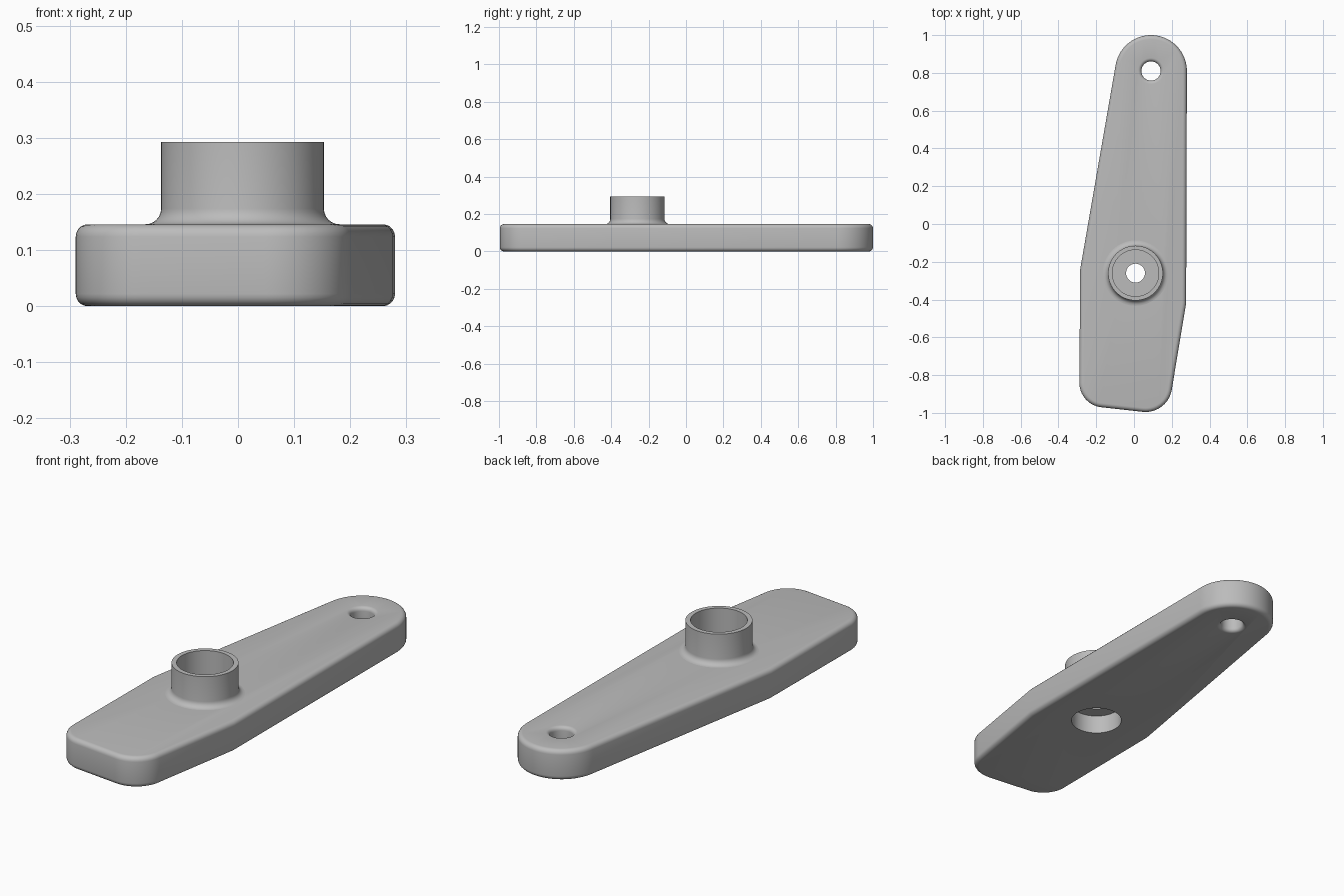
import bpy, bmesh, math
from mathutils import Vector

if "Cube" in bpy.data.objects:
    bpy.data.objects.remove(bpy.data.objects["Cube"])

THICK = 0.146
HUB = (0.008, -0.26)
EYE = (0.09, 0.81)

grey = bpy.data.materials.new("grey_metal")
grey.use_nodes = True
GREY = (0.5, 0.5, 0.5, 1)
grey.diffuse_color = GREY
grey.node_tree.nodes["Principled BSDF"].inputs["Base Color"].default_value = GREY


def make_object(name, bm):
    bmesh.ops.recalc_face_normals(bm, faces=bm.faces)
    mesh = bpy.data.meshes.new(name)
    bm.to_mesh(mesh)
    bm.free()
    mesh.materials.append(grey)
    obj = bpy.data.objects.new(name, mesh)
    bpy.context.collection.objects.link(obj)
    return obj


def arc(cx, cy, r, start, end, steps):
    angles = [math.radians(start + (end - start) * i / steps) for i in range(steps + 1)]
    return [(cx + r * math.cos(a), cy + r * math.sin(a)) for a in angles]


def rounded_corner(before, corner, after, r, steps=12):
    """Points of a circular fillet between two straight edges."""
    c = Vector(corner)
    u = (Vector(before) - c).normalized()
    v = (Vector(after) - c).normalized()
    half = u.angle(v) / 2
    centre = c + (u + v).normalized() * (r / math.sin(half))
    a = c + u * (r / math.tan(half)) - centre
    b = c + v * (r / math.tan(half)) - centre
    return [tuple(centre + a.lerp(b, i / steps).normalized() * r) for i in range(steps + 1)]


def lathe(name, profile, centre, closed, steps=64):
    """Turn (radius, height) points about a vertical axis."""
    bm = bmesh.new()
    rings = []
    for i in range(steps):
        a = math.tau * i / steps
        rings.append([bm.verts.new((centre[0] + r * math.cos(a),
                                    centre[1] + r * math.sin(a), z)) for r, z in profile])
    count = len(profile)
    for i in range(steps):
        p, q = rings[i], rings[(i + 1) % steps]
        for j in range(count if closed else count - 1):
            k = (j + 1) % count
            bm.faces.new((p[j], q[j], q[k], p[k]))
    if not closed:
        for j in (0, count - 1):
            bm.faces.new([ring[j] for ring in rings])
    return make_object(name, bm)


def apply_modifiers(obj):
    bpy.context.view_layer.objects.active = obj
    for mod in list(obj.modifiers):
        bpy.ops.object.modifier_apply(modifier=mod.name)


# Lever plate: round upper end, bent sides, two rounded lower corners
left_bend, right_bend = (-0.285, -0.24), (0.276, -0.42)
low_left, low_right = (-0.29, -0.957), (0.178, -1.009)
outline = arc(*EYE, 0.19, 0, 170.3, 36)
outline += [left_bend]
outline += rounded_corner(left_bend, low_left, low_right, 0.13)
outline += rounded_corner(low_left, low_right, right_bend, 0.14)
outline += [right_bend]

bm = bmesh.new()
base = bm.faces.new([bm.verts.new((x, y, 0)) for x, y in outline])
top = bmesh.ops.extrude_face_region(bm, geom=[base])["geom"]
bmesh.ops.translate(bm, verts=[g for g in top if isinstance(g, bmesh.types.BMVert)],
                    vec=(0, 0, THICK))
if not any(f.normal.z and len(f.verts) > 4 and f.calc_center_median().z == 0 for f in bm.faces):
    bm.faces.new([v for v in bm.verts if v.co.z == 0])
plate = make_object("lever_plate", bm)

bevel = plate.modifiers.new("soft_edges", "BEVEL")
bevel.width = 0.022
bevel.segments = 5
bevel.limit_method = "ANGLE"
bevel.angle_limit = math.radians(50)
bevel.use_clamp_overlap = False

# Cutters: eye hole with rounded rims, and the seat of the hub
R, F = 0.051, 0.018
rim = [(R + F - F * math.cos(t), THICK - F + F * math.sin(t))
       for t in [math.pi / 2 * i / 5 for i in range(6)]]
rim.append((R + F, THICK + 0.02))
eye_profile = [(r, THICK - z) for r, z in reversed(rim)] + rim
eye_cutter = lathe("eye_cutter", eye_profile, EYE, False, 48)
seat_cutter = lathe("seat_cutter", [(0.145, -0.05), (0.145, 0.25)], HUB, False)
for cutter in (eye_cutter, seat_cutter):
    cutter.hide_render = True
    mod = plate.modifiers.new(cutter.name, "BOOLEAN")
    mod.operation = "DIFFERENCE"
    mod.solver = "EXACT"
    mod.object = cutter
apply_modifiers(plate)
for cutter in (eye_cutter, seat_cutter):
    bpy.data.objects.remove(cutter)

# Hub: raised collar with a filleted foot, bored from both sides around a thin web
foot = arc(0.173, THICK + 0.028, 0.028, 180, 270, 6)
hub_profile = [(0.115, 0), (0.115, 0.09), (0.05, 0.09), (0.05, 0.155), (0.123, 0.155),
               (0.123, 0.293), (0.145, 0.293)] + foot + [(0.145, THICK - 0.001), (0.145, 0)]
hub = lathe("hub_collar", hub_profile, HUB, True)

# Smooth shading with crisp rims
for obj in (plate, hub):
    bpy.ops.object.select_all(action="DESELECT")
    obj.select_set(True)
    bpy.context.view_layer.objects.active = obj
    bpy.ops.object.shade_smooth_by_angle(angle=math.radians(30))
